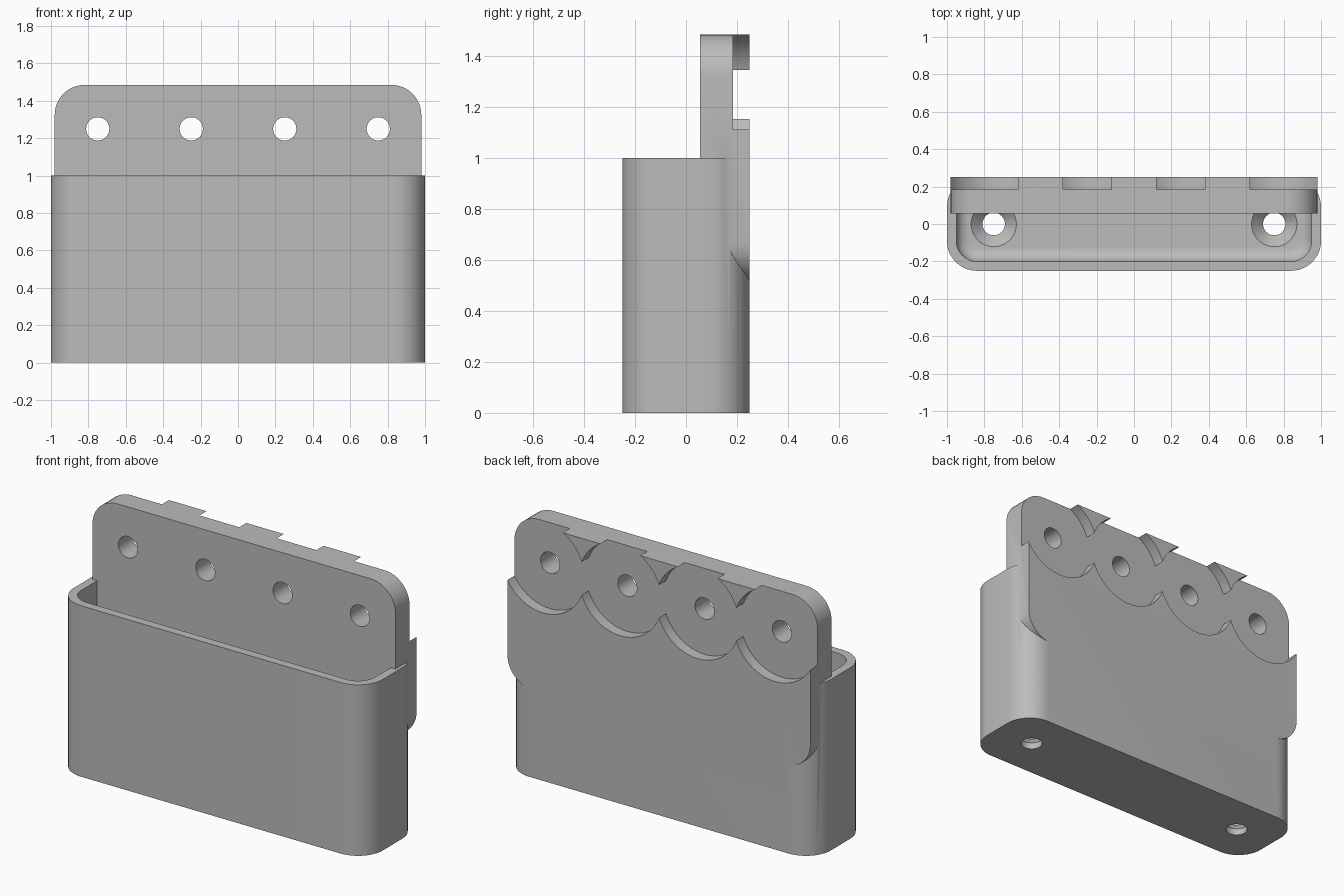
import bpy, bmesh, math
from mathutils import Matrix, Vector

if "Cube" in bpy.data.objects:
    bpy.data.objects.remove(bpy.data.objects["Cube"], do_unlink=True)

grey = bpy.data.materials.new("plain grey")
grey.use_nodes = True
colour = (0.5, 0.5, 0.5, 1)
grey.diffuse_color = colour
grey.node_tree.nodes["Principled BSDF"].inputs["Base Color"].default_value = colour

HOLE_Z = 1.25
BACK = 0.25


def make_object(name, bm):
    bmesh.ops.recalc_face_normals(bm, faces=bm.faces)
    mesh = bpy.data.meshes.new(name)
    bm.to_mesh(mesh)
    bm.free()
    mesh.materials.append(grey)
    obj = bpy.data.objects.new(name, mesh)
    bpy.context.collection.objects.link(obj)
    return obj


def rounded_block(name, half_w, half_d, radius, height, matrix, floor_fillet=0.0, steps=12):
    """Rounded rectangle in the local xy plane, extruded along local z."""
    bm = bmesh.new()
    ring = []
    for i, (sx, sy) in enumerate([(1, 1), (-1, 1), (-1, -1), (1, -1)]):
        for k in range(steps + 1):
            a = (i + k / steps) * math.pi / 2
            ring.append(bm.verts.new((sx * (half_w - radius) + radius * math.cos(a),
                                      sy * (half_d - radius) + radius * math.sin(a), 0)))
    base = bm.faces.new(ring)
    top = bmesh.ops.extrude_face_region(bm, geom=[base], use_keep_orig=True)["geom"]
    bmesh.ops.translate(bm, vec=(0, 0, height),
                        verts=[v for v in top if isinstance(v, bmesh.types.BMVert)])
    if floor_fillet:
        edges = [e for e in bm.edges if all(abs(v.co.z) < 1e-6 for v in e.verts)]
        bmesh.ops.bevel(bm, geom=edges, offset=floor_fillet, segments=6,
                        profile=0.5, affect='EDGES')
    bm.transform(matrix)
    return make_object(name, bm)


def round_cutter(name, r1, r2, length, centre, along_y=False):
    bm = bmesh.new()
    bmesh.ops.create_cone(bm, cap_ends=True, segments=64, radius1=r1, radius2=r2, depth=length)
    turn = Matrix.Rotation(math.pi / 2, 4, 'X') if along_y else Matrix.Identity(4)
    bm.transform(Matrix.Translation(Vector(centre)) @ turn)
    return make_object(name, bm)


def combine(target, tool, operation):
    mod = target.modifiers.new(operation.lower(), 'BOOLEAN')
    mod.operation = operation
    mod.solver = 'EXACT'
    mod.object = tool
    bpy.ops.object.select_all(action='DESELECT')
    bpy.context.view_layer.objects.active = target
    target.select_set(True)
    bpy.ops.object.modifier_apply(modifier=mod.name)
    bpy.data.objects.remove(tool, do_unlink=True)


# Open bin with a filleted floor
bin_body = rounded_block("wall_bin", 1, BACK, 0.16, 1, Matrix.Identity(4))
cavity = rounded_block("cavity", 0.95, 0.2, 0.11, 1.2,
                       Matrix.Translation((0, 0, 0.1)), floor_fillet=0.07)
combine(bin_body, cavity, 'DIFFERENCE')

# Upright mounting plate
stand = Matrix.Translation((0, BACK, 1.0)) @ Matrix.Rotation(math.pi / 2, 4, 'X')
plate = rounded_block("mounting_plate", 0.98, 0.485, 0.16, 0.195, stand)
combine(bin_body, plate, 'UNION')

# Round recesses in the back and mounting holes through the plate
for x in (-0.75, -0.25, 0.25, 0.75):
    combine(bin_body, round_cutter("recess", 0.268, 0.268, 0.2,
                                   (x, 0.285, HOLE_Z), True), 'DIFFERENCE')
    combine(bin_body, round_cutter("mounting_hole", 0.062, 0.062, 0.4,
                                   (x, 0.15, HOLE_Z), True), 'DIFFERENCE')

# Countersunk holes in the floor
for x in (-0.75, 0.75):
    combine(bin_body, round_cutter("floor_hole", 0.06, 0.06, 0.3, (x, 0, 0)), 'DIFFERENCE')
    combine(bin_body, round_cutter("countersink", 0.06, 0.122, 0.062, (x, 0, 0.07)), 'DIFFERENCE')

bpy.ops.object.select_all(action='DESELECT')
bpy.context.view_layer.objects.active = bin_body
bin_body.select_set(True)
bpy.ops.object.shade_smooth_by_angle(angle=math.radians(30))
